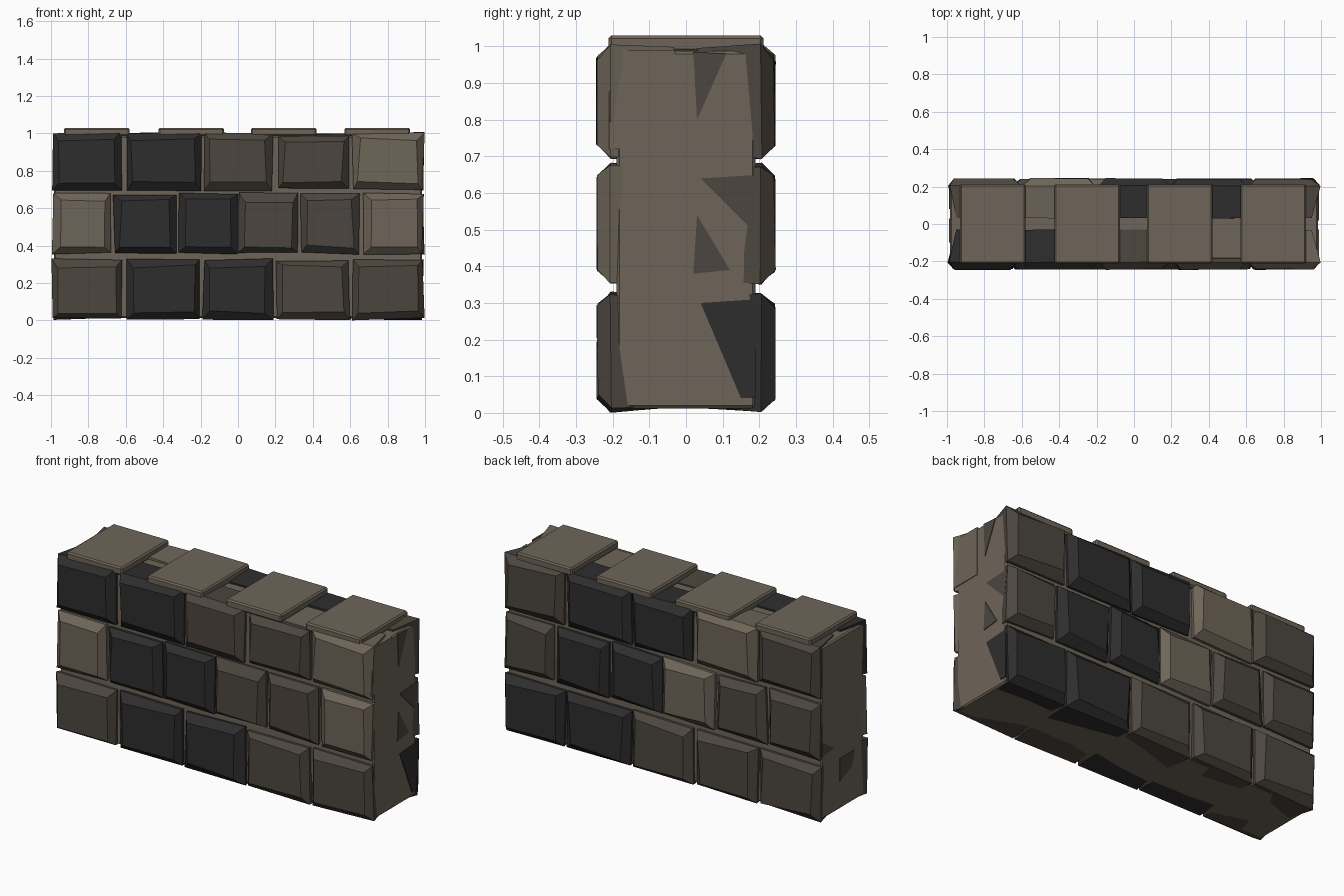
import bpy, bmesh, random
from math import pi
from mathutils import Matrix

random.seed(7)
if "Cube" in bpy.data.objects:
    bpy.data.objects.remove(bpy.data.objects["Cube"])


def make_material(name, rgb):
    mat = bpy.data.materials.new(name)
    mat.use_nodes = True
    mat.diffuse_color = (*rgb, 1)
    mat.node_tree.nodes["Principled BSDF"].inputs["Base Color"].default_value = (*rgb, 1)
    return mat


MATS = {
    "T": make_material("tan stone", (0.156, 0.130, 0.098)),
    "D": make_material("dark brown stone", (0.073, 0.061, 0.050)),
    "C": make_material("charcoal stone", (0.027, 0.027, 0.028)),
}


def finish(bm, name, key, spin=0):
    bmesh.ops.recalc_face_normals(bm, faces=bm.faces)
    bm.transform(Matrix.Rotation(spin, 4, "Z"))
    mesh = bpy.data.meshes.new(name)
    bm.to_mesh(mesh)
    bm.free()
    mesh.materials.append(MATS[key])
    obj = bpy.data.objects.new(name, mesh)
    bpy.context.collection.objects.link(obj)


def box(name, key, x0, x1, y, z0, z1, bevel):
    bm = bmesh.new()
    bmesh.ops.create_cube(bm, size=1)
    for v in bm.verts:
        v.co = ((x0 + x1) / 2 + v.co.x * (x1 - x0), v.co.y * 2 * y,
                (z0 + z1) / 2 + v.co.z * (z1 - z0))
    bmesh.ops.bevel(bm, geom=bm.edges[:], offset=bevel, segments=1, affect="EDGES")
    finish(bm, name, key)


def wobble(amount):
    return random.uniform(-amount, amount)


def brick(name, key, x0, x1, z0, z1, spin):
    """Rough stone: hidden inner end, wide shoulder, chamfered outer face."""
    bm = bmesh.new()
    loops = []
    for y, inset, rough in ((-0.03, 0.008, 0.004), (-0.205, 0, 0.008), (-0.242, 0.036, 0.010)):
        loop = []
        for sx, sz in ((0, 0), (1, 0), (1, 1), (0, 1)):
            x = (x1 if sx else x0) + (-inset if sx else inset) + wobble(rough)
            z = (z1 if sz else z0) + (-inset if sz else inset) + wobble(rough)
            # Wall-end stones sink into the core away from the face
            if y == -0.03 and abs(x) > 0.95:
                x = 0.95 if x > 0 else -0.95
            x = max(-1, min(1, x))
            loop.append(bm.verts.new((x, y + wobble(0.003), max(z, 0))))
        loops.append(loop)
    bm.faces.new(loops[0])
    bm.faces.new(loops[-1])
    for a, b in zip(loops, loops[1:]):
        for i in range(4):
            j = (i + 1) % 4
            bm.faces.new((a[i], a[j], b[j], b[i]))
    finish(bm, name, key, spin)


def chip(name, key, side, points):
    """Thin patch of stone showing through an end of the wall."""
    bm = bmesh.new()
    face = bm.faces.new([bm.verts.new((0.98 * side, y, z)) for y, z in points])
    out = bmesh.ops.extrude_face_region(bm, geom=[face])
    for v in out["geom"]:
        if isinstance(v, bmesh.types.BMVert):
            v.co.x += 0.009 * side
    finish(bm, name, key)


# Mortar core
box("wall_core", "T", -0.985, 0.985, 0.19, 0.012, 0.987, 0.008)

# Capping slabs
for i, x in enumerate((-0.755, -0.25, 0.245, 0.745)):
    box(f"cap_slab_{i + 1}", "T", x - 0.175, x + 0.175, 0.212, 0.985, 1.03, 0.008)

# Courses of stones: edges along the wall, then height range
FIVE = [(-0.99, -0.62), (-0.6, -0.2), (-0.185, 0.185), (0.21, 0.595), (0.61, 0.99)]
SIX = [(-0.99, -0.685), (-0.665, -0.335), (-0.32, -0.005),
       (0.005, 0.325), (0.34, 0.65), (0.67, 0.99)]
COURSES = [(FIVE, 0.008, 0.325), (SIX, 0.358, 0.675), (FIVE, 0.7, 1.004)]
SIDES = {
    "front": (0, ("DCCDD", "TCCDDT", "CCDDT")),
    "back": (pi, ("CCDDD", "DCCTDD", "DCCTD")),
}
for side, (spin, patterns) in SIDES.items():
    for row, ((spans, z0, z1), pattern) in enumerate(zip(COURSES, patterns)):
        for col, ((x0, x1), key) in enumerate(zip(spans, pattern)):
            low = 0.015 if side == "front" and row == 2 and col == 3 else 0
            brick(f"{side}_stone_{row + 1}_{col + 1}", key, x0, x1, z0, z1 - low, spin)

# Stone patches on the two ends
chip("end_stone_top", "T", 1, [(-0.21, 0.72), (-0.03, 0.72), (-0.03, 0.99), (-0.21, 0.99)])
chip("end_chip_top", "D", 1, [(0.02, 0.985), (0.11, 0.98), (0.03, 0.8)])
chip("end_chip_middle", "D", 1, [(0.04, 0.64), (0.2, 0.65), (0.18, 0.5)])
chip("end_chip_inner", "D", 1, [(0.03, 0.54), (0.12, 0.39), (0.02, 0.38)])
chip("end_chip_bottom", "C", 1, [(0.04, 0.3), (0.19, 0.31), (0.19, 0.04), (0.15, 0.04)])
chip("far_chip_middle", "D", -1, [(0.19, 0.45), (0.08, 0.38), (0.19, 0.37)])
chip("far_chip_bottom", "D", -1, [(0.03, 0.3), (-0.1, 0.3), (-0.08, 0.22), (0.03, 0.17)])
